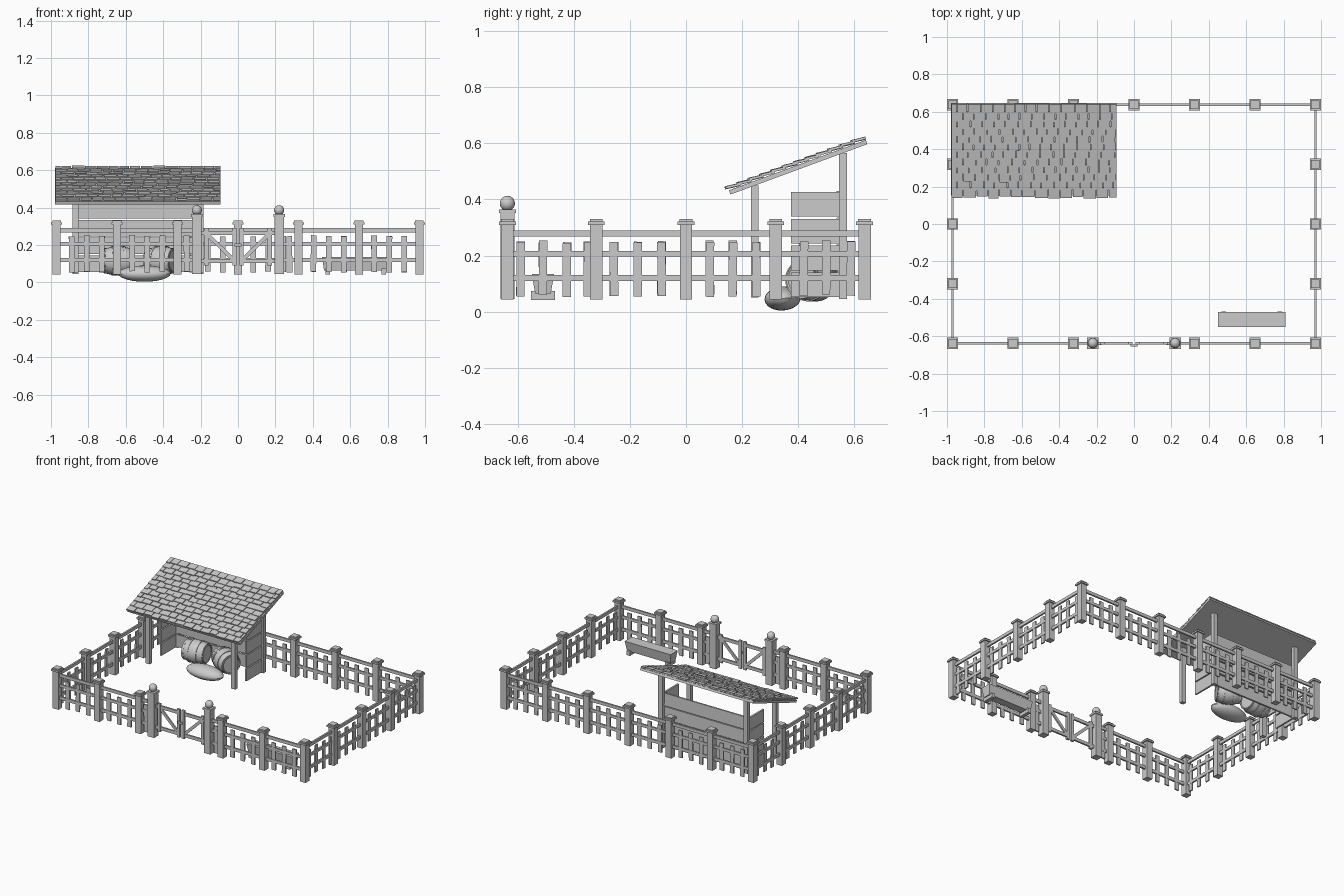
import bpy, bmesh, math, random
from mathutils import Matrix, Vector, Euler

if "Cube" in bpy.data.objects:
    bpy.data.objects.remove(bpy.data.objects["Cube"])

random.seed(4)
parts = {}


def get(name):
    if name not in parts:
        parts[name] = bmesh.new()
    return parts[name]


def box(name, c, s, rot=(0, 0, 0), frame=Matrix()):
    m = frame @ Matrix.Translation(c) @ Euler(rot).to_matrix().to_4x4() @ Matrix.Diagonal((*s, 1))
    bmesh.ops.create_cube(get(name), size=1, matrix=m)


def ball(name, c, s, frame=Matrix()):
    m = frame @ Matrix.Translation(c) @ Matrix.Diagonal((*s, 1))
    bmesh.ops.create_uvsphere(get(name), u_segments=24, v_segments=12, radius=1, matrix=m)


def lathe(name, profile, m, n=24):
    # surface of revolution around local z
    bm = get(name)
    rings = [[bm.verts.new(m @ Vector((r * math.cos(2 * math.pi * i / n), r * math.sin(2 * math.pi * i / n), z)))
              for i in range(n)] for r, z in profile]
    for a, b in zip(rings, rings[1:]):
        for i in range(n):
            bm.faces.new((a[i], a[(i + 1) % n], b[(i + 1) % n], b[i]))
    bm.faces.new(rings[0][::-1])
    bm.faces.new(rings[-1])


FX, FY = 0.97, 0.637


# Fence posts with caps
def post(x, y):
    box("fence_posts", (x, y, 0.18), (0.044, 0.044, 0.275))
    box("post_caps", (x, y, 0.315), (0.06, 0.06, 0.012))
    box("post_caps", (x, y, 0.325), (0.046, 0.046, 0.01))


xs = [-FX, -0.647, -0.323, 0, 0.323, 0.647, FX]
for x in xs:
    post(x, FY)
    if x:
        post(x, -FY)
for y in (-0.32, 0, 0.32):
    for sx in (-1, 1):
        post(sx * FX, y)

# Fence rails
for z, h in ((0.279, 0.022), (0.207, 0.02), (0.12, 0.022)):
    box("fence_rails", (0, FY, z), (2 * FX, 0.012, h))
    for sx in (-1, 1):
        box("fence_rails", (sx * FX, 0, z), (0.012, 2 * FY, h))
        box("fence_rails", (sx * 0.595, -FY, z), (0.75, 0.012, h))


# Fence pickets
def picket(x, y, along_x):
    s = (0.03, 0.009, 0.193) if along_x else (0.009, 0.03, 0.193)
    t = random.uniform(-0.015, 0.015)
    box("pickets", (x, y, 0.153 + random.uniform(-0.004, 0.004)), s, (0, t, 0) if along_x else (t, 0, 0))


for a, b in zip(xs, xs[1:]):
    for k in (1, 2, 3):
        x = a + (b - a) * k / 4
        picket(x, FY, True)
        if abs(x) > 0.33:
            picket(x, -FY, True)
for sx in (-1, 1):
    picket(sx * 0.275, -FY, True)
    for y in (-0.59, -0.51, -0.425, -0.35, -0.257, -0.172, -0.087, 0.085, 0.167, 0.25, 0.42, 0.5, 0.588):
        picket(sx * FX, y, False)

# Gate posts and two gate leaves
for sx in (-1, 1):
    box("gate_posts", (sx * 0.22, -FY, 0.2), (0.05, 0.05, 0.31))
    box("gate_posts", (sx * 0.22, -FY, 0.358), (0.06, 0.06, 0.014))
    ball("gate_post_balls", (sx * 0.22, -FY, 0.386), (0.027, 0.027, 0.027))
    for z in (0.265, 0.115):
        box("gate_leaves", (sx * 0.105, -FY, z), (0.185, 0.012, 0.022))
    for x in (0.17, 0.018):
        box("gate_leaves", (sx * x, -FY, 0.19), (0.022, 0.014, 0.2))
    box("gate_leaves", (sx * 0.095, -FY, 0.19), (0.2, 0.01, 0.02), (0, -sx * 0.77, 0))
    box("gate_hinges", (sx * 0.19, -FY - 0.008, 0.265), (0.03, 0.006, 0.012))
box("gate_latch", (0, -FY - 0.012, 0.2), (0.035, 0.012, 0.015))

# Shelter posts and beams
for x in (-0.87, -0.2):
    box("shelter_posts", (x, 0.245, 0.25), (0.032, 0.028, 0.4))
    box("shelter_posts", (x, 0.56, 0.305), (0.032, 0.028, 0.52))

# Plank walls
for i in range(4):
    z = 0.1 + i * 0.0955
    box("back_wall", (-0.535, 0.545, z), (0.67, 0.012, 0.088), (0.04, 0, 0))
    for x in (-0.87, -0.2):
        box("side_walls", (x, 0.46, z - 0.004), (0.012, 0.17, 0.088))

# Roof deck, rafters and shingles in one tilted frame
roof = Matrix.Translation((-0.535, 0.4, 0.515)) @ Matrix.Rotation(math.radians(20.2), 4, 'X')
W, L = 0.885, 0.52
box("roof_deck", (0, 0, 0), (W, L, 0.016), frame=roof)
rows, cols = 12, 14
for r in range(rows):
    y = -L / 2 + (r + 0.5) * L / rows
    left = -W / 2
    off = 0.5 if r % 2 else 1
    k = 0
    while left < W / 2 - 0.005:
        w = W / cols * (off if k == 0 else random.uniform(0.85, 1.15))
        right = min(left + w, W / 2)
        d = random.uniform(0, 0.01)
        box("roof_shingles", ((left + right) / 2, y - d / 2, 0.0155 + random.uniform(0, 0.003)),
            (right - left - 0.004, 0.048 + d, 0.009), (-0.12, 0, 0), roof)
        left = right
        k += 1


# Barrels lying in the shelter
def barrel(c, turn):
    m = Matrix.Translation(c) @ Matrix.Rotation(turn, 4, 'Z') @ Matrix.Rotation(math.pi / 2, 4, 'Y')
    rad = lambda z: 0.078 - 2.6 * z * z
    zs = [-0.08 + 0.02 * i for i in range(9)]
    lathe("barrels", [(rad(-0.08) - 0.008, -0.074)] + [(rad(z), z) for z in zs] + [(rad(0.08) - 0.008, 0.074)], m)
    for z in (-0.07, -0.03, 0.03, 0.07):
        lathe("barrel_hoops", [(rad(z) + 0.003, z - 0.006), (rad(z) + 0.003, z + 0.006)], m)


barrel((-0.64, 0.45, 0.115), 0.1)
barrel((-0.41, 0.45, 0.115), -0.5)

# Sack lying on the ground
ball("sack", (-0.5, 0.345, 0.047), (0.14, 0.065, 0.043),
     Matrix.Translation((-0.5, 0.345, 0.047)) @ Matrix.Rotation(0.08, 4, 'X') @ Matrix.Translation((0.5, -0.345, -0.047)))

# Feeding trough: tapered body on two feet
bm = get("trough")
c = Vector((0.63, -0.51, 0))
low = [bm.verts.new(c + Vector((x * 0.17, y * 0.028, 0.065))) for x, y in ((-1, -1), (1, -1), (1, 1), (-1, 1))]
top = [bm.verts.new(c + Vector((x * 0.18, y * 0.04, 0.135))) for x, y in ((-1, -1), (1, -1), (1, 1), (-1, 1))]
bm.faces.new(low[::-1])
bm.faces.new(top)
for i in range(4):
    j = (i + 1) % 4
    bm.faces.new((low[i], low[j], top[j], top[i]))
for sx in (-1, 1):
    box("trough_feet", (0.63 + sx * 0.15, -0.51, 0.058), (0.025, 0.084, 0.032))

# Turn every part into an object
smooth = {"barrels", "barrel_hoops", "sack", "gate_post_balls"}
for name, bm in parts.items():
    me = bpy.data.meshes.new(name)
    bm.to_mesh(me)
    bm.free()
    ob = bpy.data.objects.new(name, me)
    bpy.context.collection.objects.link(ob)
    if name in smooth:
        bpy.ops.object.select_all(action='DESELECT')
        ob.select_set(True)
        bpy.context.view_layer.objects.active = ob
        bpy.ops.object.shade_smooth_by_angle()
